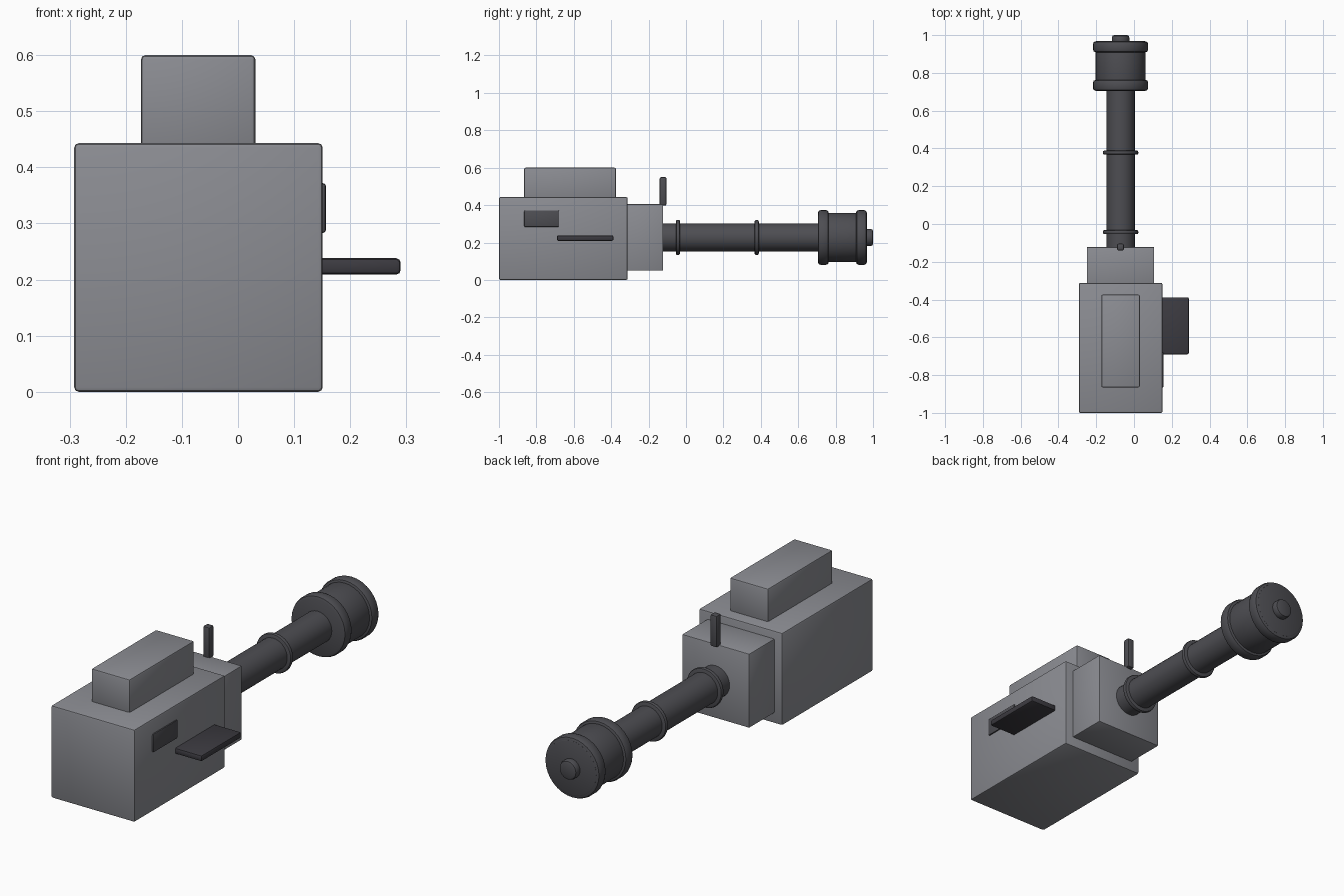
import bpy, bmesh, math
from mathutils import Matrix

if "Cube" in bpy.data.objects:
    bpy.data.objects.remove(bpy.data.objects["Cube"])

AX, AZ = -0.071, 0.227   # barrel axis


def material(name, rgb):
    m = bpy.data.materials.new(name)
    m.diffuse_color = (*rgb, 1)
    m.use_nodes = True
    m.node_tree.nodes["Principled BSDF"].inputs["Base Color"].default_value = m.diffuse_color
    return m


GREY = material("painted_grey", (0.26, 0.265, 0.29))
DARK = material("dark_metal", (0.075, 0.075, 0.085))
BLACK = material("black_metal", (0.045, 0.043, 0.052))


def finish(name, bm, mat):
    bmesh.ops.recalc_face_normals(bm, faces=bm.faces[:])
    me = bpy.data.meshes.new(name)
    bm.to_mesh(me)
    bm.free()
    ob = bpy.data.objects.new(name, me)
    bpy.context.collection.objects.link(ob)
    me.materials.append(mat)
    bpy.context.view_layer.objects.active = ob
    bpy.ops.object.select_all(action='DESELECT')
    ob.select_set(True)
    bpy.ops.object.shade_smooth_by_angle(angle=math.radians(30))
    return ob


def box(name, x, y, z, mat, bevel=0.008):
    """Bevelled box from (min, max) ranges."""
    bm = bmesh.new()
    bmesh.ops.create_cube(bm, size=1)
    for v in bm.verts:
        v.co = [(r[0] + r[1]) / 2 + c * (r[1] - r[0]) for c, r in zip(v.co, (x, y, z))]
    bmesh.ops.bevel(bm, geom=bm.edges[:], offset=bevel, segments=2,
                    profile=0.5, affect='EDGES')
    return finish(name, bm, mat)


def cylinder(name, y0, y1, r, mat, bevel=0.0, sides=32):
    """Cylinder along the barrel axis with rounded rims."""
    bm = bmesh.new()
    bmesh.ops.create_cone(bm, cap_ends=True, segments=sides, radius1=r, radius2=r, depth=y1 - y0,
                          matrix=Matrix.Translation((AX, (y0 + y1) / 2, AZ))
                          @ Matrix.Rotation(math.radians(90), 4, 'X'))
    if bevel:
        rims = [e for e in bm.edges if abs(e.verts[0].co.y - e.verts[1].co.y) < 1e-4]
        bmesh.ops.bevel(bm, geom=rims, offset=bevel, segments=2, profile=0.5, affect='EDGES')
    return finish(name, bm, mat)


# Housing
box("main_housing", (-0.292, 0.151), (-1.0, -0.312), (0.0, 0.443), GREY)
box("top_cover", (-0.173, 0.031), (-0.865, -0.374), (0.42, 0.60), GREY)
box("front_block", (-0.25, 0.107), (-0.33, -0.122), (0.05, 0.405), GREY, 0.005)

# Side fittings
box("ejection_port", (0.13, 0.157), (-0.865, -0.678), (0.283, 0.372), DARK, 0.006)
box("feed_tray", (0.13, 0.29), (-0.69, -0.388), (0.209, 0.238), BLACK, 0.008)

# Sight post
box("sight_post", (-0.09, -0.053), (-0.141, -0.104), (0.397, 0.55), DARK, 0.009)

# Barrel with thin bands
cylinder("barrel", -0.14, 0.72, 0.075, DARK)
for i, y in enumerate((-0.043, 0.378)):
    cylinder(f"barrel_band_{i + 1}", y - 0.011, y + 0.011, 0.094, DARK, 0.008)

# Muzzle drum, rims and tip
cylinder("muzzle_drum", 0.706, 0.969, 0.132, DARK, 0.006)
for i, y in enumerate((0.734, 0.938)):
    cylinder(f"muzzle_rim_{i + 1}", y - 0.029, y + 0.029, 0.146, DARK, 0.014)
cylinder("muzzle_tip", 0.95, 1.0, 0.046, DARK, 0.012)
